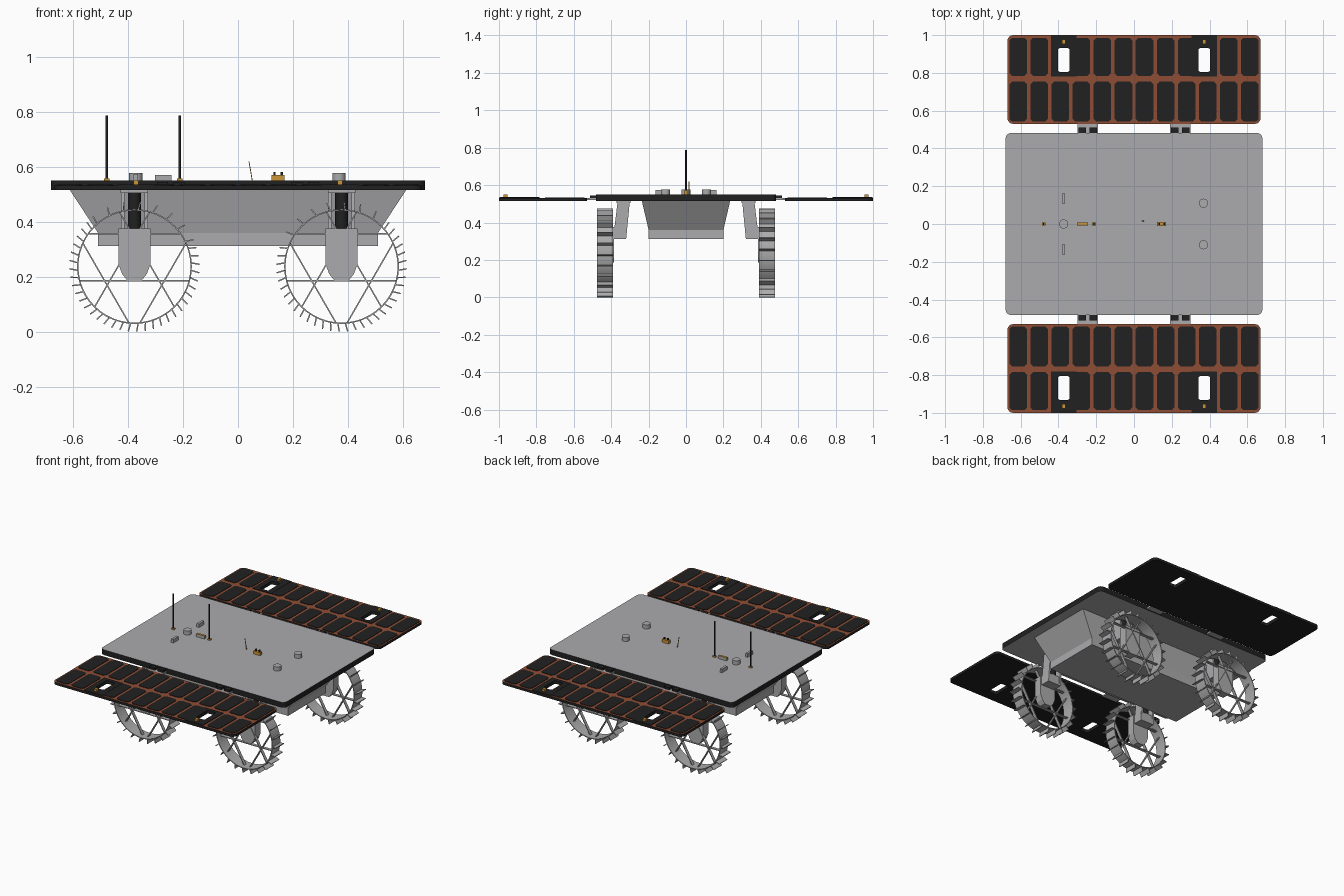
import bpy, bmesh
from math import sin, cos, pi, radians

old = bpy.data.objects.get("Cube")
if old:
    bpy.data.objects.remove(old, do_unlink=True)


def material(name, r, g, b):
    m = bpy.data.materials.new(name)
    m.use_nodes = True
    m.diffuse_color = (r, g, b, 1)
    m.node_tree.nodes["Principled BSDF"].inputs["Base Color"].default_value = (r, g, b, 1)
    return m


GREY = material("metal grey", 0.41, 0.41, 0.42)
BLACK = material("matte black", 0.015, 0.015, 0.015)
COPPER = material("copper orange", 0.27, 0.075, 0.035)
GOLD = material("brass gold", 0.6, 0.3, 0.04)


# Outline helpers
def rect(u, v, w, h):
    return [(u - w/2, v - h/2), (u + w/2, v - h/2), (u + w/2, v + h/2), (u - w/2, v + h/2)]


def circle(u, v, r, n=24):
    return [(u + r*cos(2*pi*i/n), v + r*sin(2*pi*i/n)) for i in range(n)]


def rounded(u, v, w, h, r, n=4):
    pts = []
    for k, (sx, sy) in enumerate([(1, 1), (-1, 1), (-1, -1), (1, -1)]):
        for i in range(n + 1):
            a = pi/2*(k + i/n)
            pts.append((u + sx*(w/2 - r) + r*cos(a), v + sy*(h/2 - r) + r*sin(a)))
    return pts


def bar(p, q, t):
    """Thin rectangle running from p to q."""
    dx, dy = q[0] - p[0], q[1] - p[1]
    k = t/2/(dx*dx + dy*dy)**0.5
    nx, ny = -dy*k, dx*k
    return [(p[0]+nx, p[1]+ny), (p[0]-nx, p[1]-ny), (q[0]-nx, q[1]-ny), (q[0]+nx, q[1]+ny)]


def extrude(name, shapes, a, b, axis, mat, taper=(1, 1), top=None, bottom=None):
    """Extrude shapes (each an outer loop plus optional holes) from a to b along an axis."""
    place = {"x": lambda u, v, d: (d, u, v), "y": lambda u, v, d: (u, d, v),
             "z": lambda u, v, d: (u, v, d)}[axis]
    bm = bmesh.new()
    faces = []
    for loops in shapes:
        edges = []
        for loop in loops:
            vs = [bm.verts.new(place(u, v, a)) for u, v in loop]
            if len(loops) == 1:
                faces.append(bm.faces.new(vs))
            else:
                edges += [bm.edges.new((vs[i - 1], vs[i])) for i in range(len(vs))]
        if edges:
            res = bmesh.ops.triangle_fill(bm, use_beauty=True, edges=edges)
            faces += [g for g in res["geom"] if isinstance(g, bmesh.types.BMFace)]
    res = bmesh.ops.extrude_face_region(bm, geom=faces, use_keep_orig=True)
    moved = [g for g in res["geom"] if isinstance(g, bmesh.types.BMVert)]
    bmesh.ops.translate(bm, verts=moved, vec=place(0, 0, b - a))
    if taper != (1, 1):
        bmesh.ops.scale(bm, verts=moved, vec=place(taper[0], taper[1], 1))
    bmesh.ops.recalc_face_normals(bm, faces=bm.faces)
    mats = [mat, top or mat, bottom or mat]
    for f in bm.faces:
        f.material_index = 1 if f.normal.z > 0.9 else 2 if f.normal.z < -0.9 else 0
    me = bpy.data.meshes.new(name)
    bm.to_mesh(me)
    bm.free()
    for m in mats:
        me.materials.append(m)
    ob = bpy.data.objects.new(name, me)
    bpy.context.collection.objects.link(ob)
    return ob


smooth = []

# Body: deck and tapered hull
extrude("deck", [[rounded(0, 0, 1.36, 0.965, 0.03)]], 0.515, 0.55, "z", BLACK, top=GREY, bottom=GREY)
extrude("hull_taper", [[rect(0, 0, 1.02, 0.40)]], 0.36, 0.515, "z", GREY, taper=(1.2, 1.18))
extrude("hull_base", [[rect(0, 0, 1.02, 0.40)]], 0.312, 0.36, "z", GREY)

# Solar panels with slots, cells and hinges
COLS, PITCH = 12, 0.1115
SLOT_X = 0.372
for sy, side in ((1, "back"), (-1, "front")):
    slots = [rounded(s*SLOT_X, sy*0.868, 0.062, 0.125, 0.01) for s in (-1, 1)]
    extrude(side + "_panel", [[rounded(0, sy*0.765, 1.34, 0.47, 0.03)] + slots],
            0.515, 0.532, "z", BLACK, top=COPPER)
    cells = []
    for c in range(COLS):
        x = (c - (COLS - 1)/2)*PITCH
        cells.append([rounded(x, sy*0.648, 0.093, 0.212, 0.014, 1)])
        if c not in (2, COLS - 3):
            cells.append([rounded(x, sy*0.885, 0.093, 0.202, 0.014, 1)])
    extrude(side + "_solar_cells", cells, 0.530, 0.535, "z", BLACK)
    extrude(side + "_slot_plates",
            [[rect(s*SLOT_X, sy*0.89, 0.135, 0.216), hole] for s, hole in zip((-1, 1), slots)],
            0.531, 0.536, "z", BLACK)
    extrude(side + "_panel_sensors", [[rect(s*SLOT_X, sy*0.965, 0.018, 0.022)] for s in (-1, 1)],
            0.535, 0.55, "z", GOLD)
    extrude(side + "_hinge_brackets", [[rect(s*0.245, sy*0.507, 0.11, 0.055)] for s in (-1, 1)],
            0.52, 0.53, "z", GREY)
    extrude(side + "_hinge_blocks",
            [[rect(s*0.245 + o, sy*0.497, 0.04, 0.03)] for s in (-1, 1) for o in (-0.03, 0.03)],
            0.522, 0.545, "z", BLACK)

# Wheels and suspension at the four corners
R, CZ = 0.209, 0.237
for sy, end in ((1, "back"), (-1, "front")):
    for sx, hand in ((1, "left"), (-1, "right")):
        n = end + "_" + hand
        cx = sx*0.377
        y = lambda d: sy*d
        smooth.append(extrude(n + "_rim", [[circle(cx, CZ, R, 48), circle(cx, CZ, R - 0.005, 48)]],
                              y(0.39), y(0.475), "y", GREY))
        # Cleats around the rim
        cleats = []
        for i in range(24):
            a = 2*pi*(i + 0.25*sy)/24
            b = a + 0.03*sx
            cleats.append([bar((cx + (R - 0.003)*cos(a), CZ + (R - 0.003)*sin(a)),
                               (cx + CZ*cos(b), CZ + CZ*sin(b)), 0.005)])
        extrude(n + "_cleats", cleats, y(0.39), y(0.475), "y", GREY)
        # Crossing chord spokes
        spokes = []
        for d, start in ((0.052, -90), (0.12, 90)):
            half = (R*R - d*d)**0.5 - 0.002
            for k in range(3):
                a = radians(start + 120*k)
                mx, mz = cx + d*cos(a), CZ + d*sin(a)
                tx, tz = -sin(a)*half, cos(a)*half
                spokes.append([bar((mx - tx, mz - tz), (mx + tx, mz + tz), 0.005)])
        extrude(n + "_spokes", spokes, y(0.425), y(0.445), "y", GREY)
        # Hub drive housing, tapering to its foot
        half_profile = [(0.058, 0.375), (0.058, 0.245), (0.045, 0.21), (0.025, 0.185)]
        outline = [(cx + u, v) for u, v in half_profile] + [(cx - u, v) for u, v in reversed(half_profile)]
        extrude(n + "_hub_housing", [[outline]], y(0.385), y(0.44), "y", GREY)
        # Leaning arm rails, lower block and damper
        for o in (-0.043, 0.043):
            rail = [(y(0.30), 0.517), (y(0.365), 0.517), (y(0.39), 0.312), (y(0.32), 0.312)]
            extrude(n + "_arm_rail", [[rail]], cx + o - 0.006, cx + o + 0.006, "x", GREY)
        extrude(n + "_arm_block", [[rect(cx, y(0.355), 0.10, 0.07)]], 0.312, 0.372, "z", GREY)
        smooth.append(extrude(n + "_damper", [[circle(cx, y(0.343), 0.023)]], 0.372, 0.505, "z", BLACK))
        extrude(n + "_arm_mount", [[rect(cx, y(0.335), 0.10, 0.075)]], 0.505, 0.517, "z", GREY)

# Deck instruments
smooth.append(extrude("deck_domes", [[circle(-0.372, 0, 0.024)], [circle(0.368, 0.11, 0.024)],
                                     [circle(0.368, -0.11, 0.024)]], 0.55, 0.577, "z", GREY))
extrude("deck_sensor_boxes", [[rect(-0.372, s*0.135, 0.016, 0.055)] for s in (-1, 1)],
        0.55, 0.574, "z", GREY)
extrude("antenna_bases", [[rect(x, 0, 0.02, 0.014)] for x in (-0.478, -0.212)], 0.55, 0.558, "z", GOLD)
smooth.append(extrude("antennas", [[circle(x, 0, 0.005, 10)] for x in (-0.478, -0.212)],
                      0.55, 0.787, "z", BLACK))
extrude("radio_box", [[rect(-0.273, 0, 0.06, 0.016)]], 0.55, 0.57, "z", GREY, top=GOLD)
extrude("connector", [[rect(0.146, 0, 0.048, 0.022)]], 0.55, 0.571, "z", GOLD)
extrude("connector_pins", [[rect(0.146 + o, 0, 0.008, 0.01)] for o in (-0.013, 0.013)],
        0.57, 0.582, "z", BLACK)
extrude("whip_wire", [[bar((0.052, 0.55), (0.04, 0.62), 0.003)]], 0.014, 0.018, "y", GOLD)

# Smooth the round parts, keeping their rims sharp
bpy.ops.object.select_all(action="DESELECT")
for ob in smooth:
    ob.select_set(True)
bpy.context.view_layer.objects.active = smooth[0]
bpy.ops.object.shade_smooth_by_angle(angle=radians(40))
